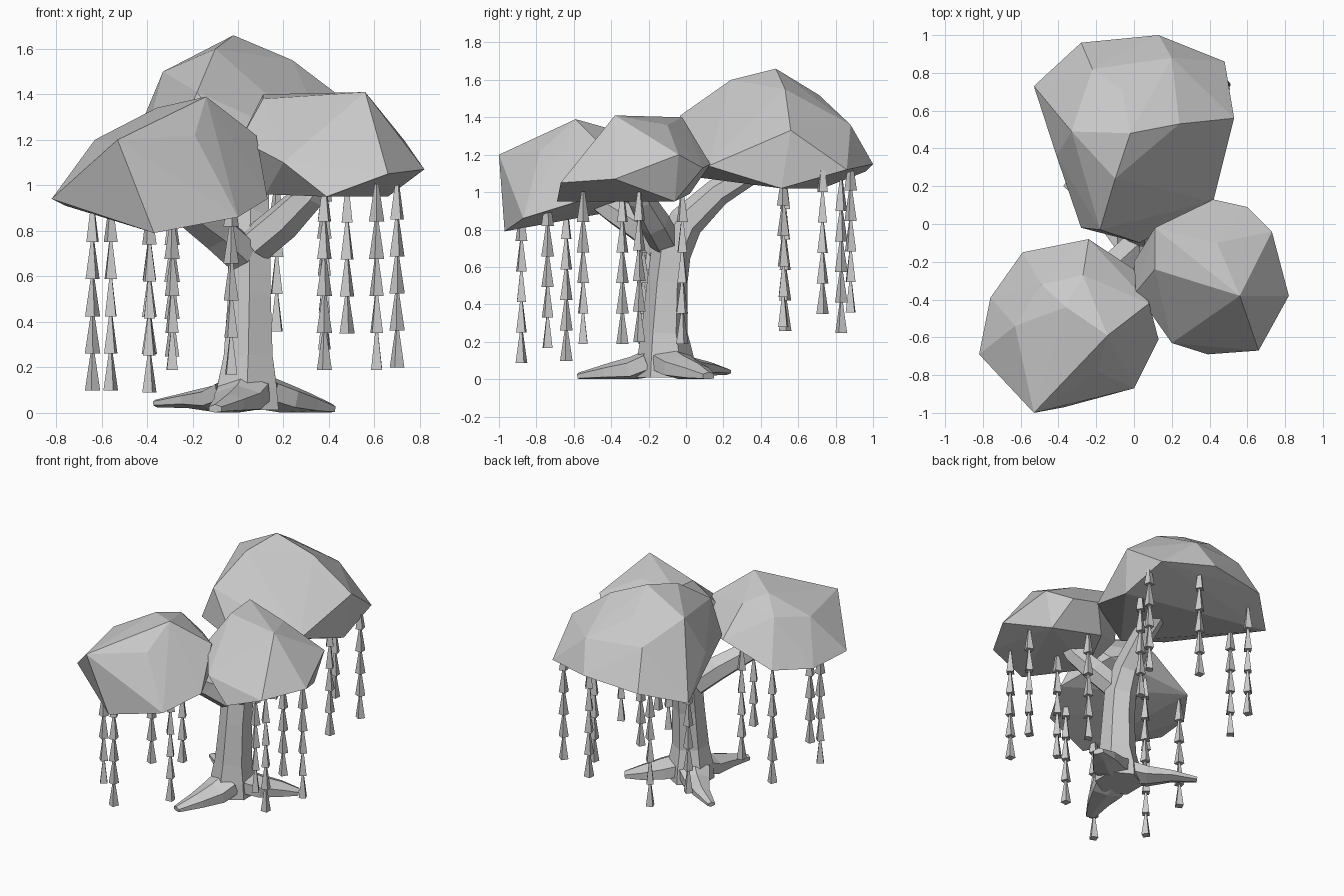
import bpy, bmesh, math
from mathutils import Vector, Matrix


def make(name, bm):
    bmesh.ops.recalc_face_normals(bm, faces=bm.faces)
    me = bpy.data.meshes.new(name)
    bm.to_mesh(me)
    bm.free()
    ob = bpy.data.objects.new(name, me)
    bpy.context.collection.objects.link(ob)
    return ob


def hull(name, pts):
    bm = bmesh.new()
    for p in pts:
        bm.verts.new(p)
    r = bmesh.ops.convex_hull(bm, input=bm.verts)
    bmesh.ops.delete(bm, geom=list({v for v in r["geom_interior"]
                     if isinstance(v, bmesh.types.BMVert)}), context='VERTS')
    return make(name, bm)


def tube(name, path, sides=6, flat=1.0, start_cap=True):
    # path entries are x, y, z, radius; flat squashes the section vertically
    bm = bmesh.new()
    pts = [Vector(p[:3]) for p in path]
    rings = []
    u = None
    for i, p in enumerate(path):
        t = (pts[min(i + 1, len(pts) - 1)] - pts[max(i - 1, 0)]).normalized()
        if u is None:
            u = t.cross(Vector((0, 1, 0)) if abs(t.z) > 0.9 else Vector((0, 0, 1)))
        u = (u - t * u.dot(t)).normalized()
        w = u.cross(t)
        ring = []
        for k in range(sides):
            a = 2 * math.pi * (k + 0.5) / sides
            q = pts[i] + p[3] * (u * math.cos(a) + w * math.sin(a) * flat)
            q.z = max(q.z, 0)
            ring.append(bm.verts.new(q))
        rings.append(ring)
    for a, b in zip(rings, rings[1:]):
        for k in range(sides):
            n = (k + 1) % sides
            bm.faces.new((a[k], a[n], b[n], b[k]))
    if start_cap:
        bm.faces.new(rings[0])
    bm.faces.new(rings[-1])
    return make(name, bm)


# trunk sweeping up into the back branch
tube("trunk", [(.04, -.11, .01, .16), (.04, -.11, .12, .15), (.045, -.115, .25, .124),
               (.05, -.1, .52, .108), (.05, -.08, .68, .108), (.055, .0, .84, .095),
               (.07, .17, 1.0, .075), (.08, .42, 1.15, .06)])
# side branches
tube("left_branch", [(.01, -.12, .70, .09), (-.1, -.22, .80, .09),
                     (-.24, -.38, .90, .075), (-.36, -.5, .98, .06)], start_cap=False)
tube("right_branch", [(.08, -.115, .74, .085), (.2, -.17, .84, .085),
                      (.32, -.24, .96, .07), (.38, -.26, 1.05, .06)], start_cap=False)
# roots
tube("front_root", [(.03, -.18, .09, .13), (0, -.28, .05, .12),
                    (-.04, -.42, .035, .08), (-.1, -.57, .015, .035)],
     flat=.6, start_cap=False)
tube("right_root", [(.11, -.08, .09, .13), (.2, -.03, .06, .12),
                    (.31, .06, .035, .085), (.41, .12, .015, .04)],
     flat=.6, start_cap=False)
tube("left_root", [(-.02, -.06, .09, .12), (-.1, .02, .06, .1),
                   (-.22, .13, .055, .06), (-.36, .22, .04, .028)],
     flat=.6, start_cap=False)

# three faceted foliage clumps
hull("back_foliage", [
    (-.53, .73, 1.02), (-.28, .96, 1.11), (.13, 1.0, 1.15), (.48, .86, 1.12),
    (.53, .56, 1.33), (.42, .12, 1.14), (.03, -.1, 1.10), (-.28, -.02, 1.17),
    (-.41, .36, 1.22), (-.18, -.03, 1.41), (-.1, .24, 1.6), (-.02, .48, 1.66),
    (.24, .53, 1.55), (.2, .88, 1.36), (-.06, .71, 1.52), (-.22, .82, 1.38),
    (-.33, .49, 1.5), (.5, .51, 1.02)])
hull("left_foliage", [
    (-.82, -.69, .94), (-.76, -.39, .91), (-.59, -.15, .94), (-.24, -.08, 1.1),
    (0, -.24, 1.05), (.08, -.42, 1.22), (.13, -.61, .94), (0, -.87, .86),
    (-.37, -.97, .79), (-.53, -1.0, 1.2), (-.19, -.78, 1.22), (-.14, -.59, 1.39),
    (-.63, -.54, 1.2), (-.36, -.44, 1.34), (-.49, -.32, 1.24), (-.27, -.27, 1.3)])
hull("right_foliage", [
    (.01, -.36, 1.2), (0, -.2, 1.15), (.11, -.02, 1.40), (.42, .13, 1.15),
    (.6, .09, 1.13), (.73, -.04, 1.2), (.82, -.38, 1.07), (.66, -.67, 1.05),
    (.39, -.69, .95), (.2, -.63, 1.1), (.56, -.38, 1.41), (.44, -.1, 1.36),
    (.11, -.24, 1.38), (.12, -.35, .96), (.66, -.06, .95), (.3, .02, .99)])

# hanging vines: stacks of slim four-sided cones (x, y, lowest z)
vines = [(-.39, -.88, .09), (-.03, -.74, .17), (-.64, -.64, .10), (-.56, -.20, .10),
         (-.29, -.23, .19),
         (.38, -.34, .19), (.38, -.02, .19), (.61, -.55, .19), (.70, -.25, .2),
         (.48, .73, .35), (.17, .88, .36), (-.29, .83, .25), (-.39, .53, .26),
         (.38, .52, .28)]
for i, (x, y, z) in enumerate(vines):
    bm = bmesh.new()
    for k in range(5):
        place = (Matrix.Translation((x, y, z + .08 + .163 * k))
                 @ Matrix.Rotation(.4 + .5 * i + .2 * k, 4, 'Z'))
        bmesh.ops.create_cone(bm, cap_ends=True, segments=4, radius1=.034,
                              radius2=.009, depth=.165, matrix=place)
    make("vine_%02d" % i, bm)
